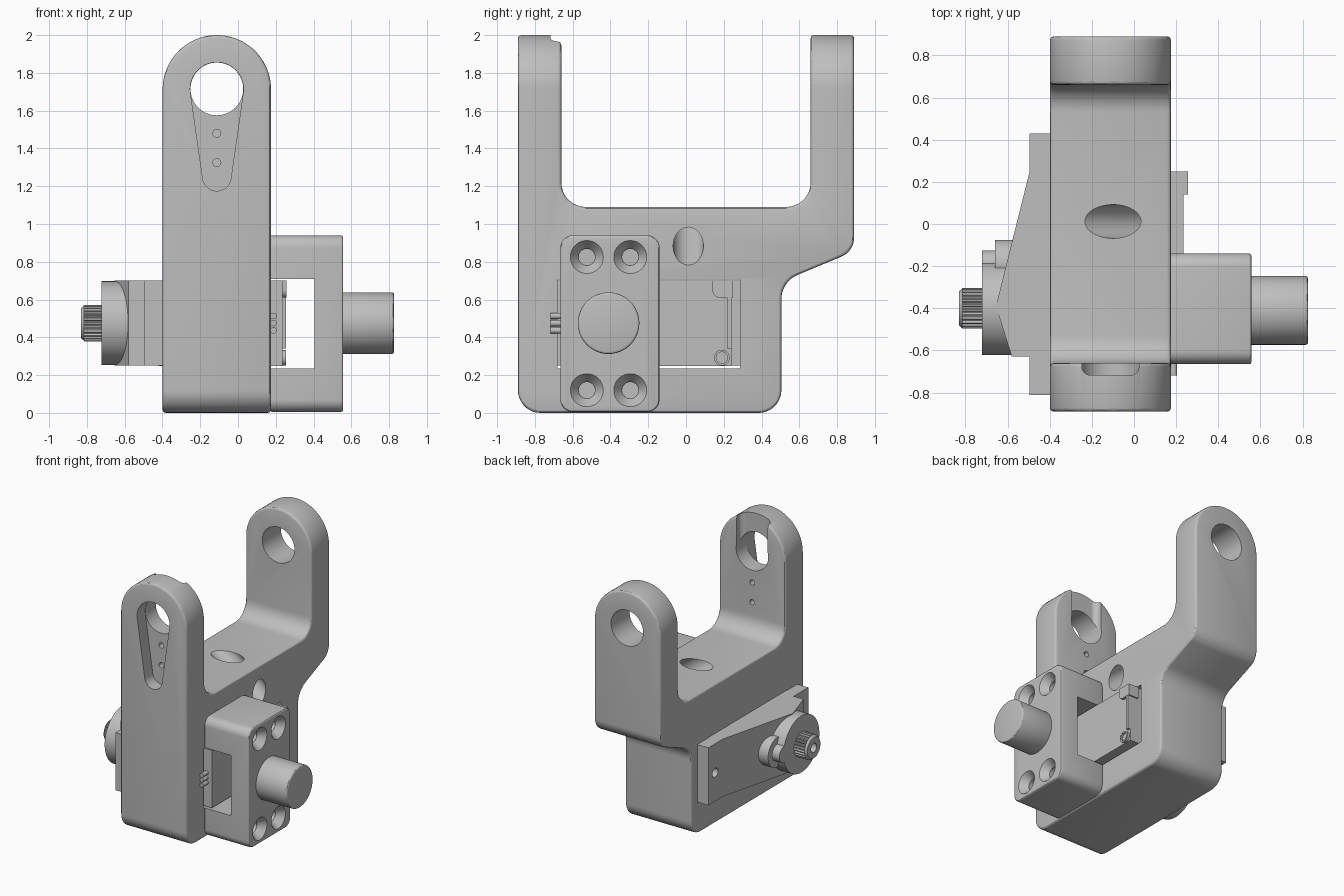
import bpy, bmesh, math
from mathutils import Matrix, Vector

if "Cube" in bpy.data.objects:
    bpy.data.objects.remove(bpy.data.objects["Cube"])

grey = bpy.data.materials.new("plain grey")
grey.use_nodes = True
GREY = (0.52, 0.52, 0.52, 1)
grey.diffuse_color = GREY
grey.node_tree.nodes["Principled BSDF"].inputs["Base Color"].default_value = GREY


# ---- helpers ----
def arc(u, v, r, start, end, n):
    steps = [start + (end - start) * i / n for i in range(n + 1)]
    return [(u + r * math.cos(t), v + r * math.sin(t)) for t in steps]


def circle(u, v, r, n=48):
    return arc(u, v, r, 0, math.tau, n)[:-1]


def rect(u0, u1, v0, v1):
    return [(u0, v0), (u1, v0), (u1, v1), (u0, v1)]


def rounded(corners, n=9):
    """Fillet each (u, v, radius) corner of a polygon."""
    out = []
    for i, (u, v, r) in enumerate(corners):
        p = Vector((u, v))
        if r == 0:
            out.append((u, v))
            continue
        a = (Vector(corners[i - 1][:2]) - p).normalized()
        b = (Vector(corners[(i + 1) % len(corners)][:2]) - p).normalized()
        half = a.angle(b) / 2
        c = p + (a + b).normalized() * (r / math.sin(half))
        s = p + a * (r / math.tan(half)) - c
        e = p + b * (r / math.tan(half)) - c
        turn = math.atan2(s.x * e.y - s.y * e.x, s.dot(e))
        t0 = math.atan2(s.y, s.x)
        out += arc(c.x, c.y, r, t0, t0 + turn, n)
    return out


def rounded_rect(u0, u1, v0, v1, r):
    return rounded([(u, v, r) for u, v in rect(u0, u1, v0, v1)])


def prism(name, pts, axis, start, end, taper=1):
    """Extrude a 2D outline along an axis; taper scales the far end."""
    mid = sum((Vector(p) for p in pts), Vector((0, 0))) / len(pts)

    def place(p, w):
        u, v = p
        return {"x": (w, u, v), "y": (u, w, v), "z": (u, v, w)}[axis]

    bm = bmesh.new()
    near = [bm.verts.new(place(p, start)) for p in pts]
    far = [bm.verts.new(place(mid + (Vector(p) - mid) * taper, end)) for p in pts]
    bm.faces.new(near)
    bm.faces.new(far)
    for i in range(len(pts)):
        bm.faces.new((near[i - 1], near[i], far[i], far[i - 1]))
    bmesh.ops.recalc_face_normals(bm, faces=bm.faces)
    mesh = bpy.data.meshes.new(name)
    bm.to_mesh(mesh)
    bm.free()
    mesh.materials.append(grey)
    obj = bpy.data.objects.new(name, mesh)
    bpy.context.collection.objects.link(obj)
    return obj


def apply(obj, mod):
    with bpy.context.temp_override(object=obj, active_object=obj):
        bpy.ops.object.modifier_apply(modifier=mod.name)


def boolean(obj, tool, op="DIFFERENCE"):
    mod = obj.modifiers.new("cut", "BOOLEAN")
    mod.operation, mod.solver, mod.object = op, "EXACT", tool
    bpy.context.view_layer.update()
    apply(obj, mod)
    bpy.data.objects.remove(tool)


def bevel(obj, width, segments=3):
    mod = obj.modifiers.new("bevel", "BEVEL")
    mod.width, mod.segments = width, segments
    mod.limit_method, mod.angle_limit = "ANGLE", math.radians(40)
    apply(obj, mod)


CX, EYE = -0.112, 1.715      # arm centre line and arm hole height
AY, AZ = -0.4, 0.475         # drive axis

# ---- forked body: side profile met with a round-topped front outline ----
body = prism("forked_body", rounded([
    (-0.89, 0, .12), (0.505, 0, .12), (0.505, 0.695, .14), (0.89, 0.855, .11),
    (0.89, 2.2, 0), (0.66, 2.2, 0), (0.66, 1.09, .13), (-0.66, 1.09, .13),
    (-0.66, 2.2, 0), (-0.89, 2.2, 0)]), "x", -0.8, 0.6)
outline = arc(CX, 2 - 0.287, 0.287, 0, math.pi, 40) + [(-0.399, -0.3), (0.175, -0.3)]
boolean(body, prism("outline", outline, "y", -1.2, 1.2), "INTERSECT")
bevel(body, 0.018)

# teardrop recess on the front arm
lean = math.asin(0.066 / 0.465)
drop = (arc(CX, EYE, 0.141, -lean, math.pi + lean, 40)
        + arc(CX, 1.25, 0.075, math.pi + lean, math.tau - lean, 20))
boolean(body, prism("recess", drop, "y", -1.1, -0.79))
# arm holes, small screw holes, inner notch
boolean(body, prism("arm_hole", circle(CX, EYE, 0.1395, 64), "y", -1.3, 1.3))
for z in (1.325, 1.48):
    boolean(body, prism("screw_hole", circle(CX, z, 0.021, 20), "y", -1, -0.5))
boolean(body, prism("notch", rounded_rect(CX - .135, CX + .135, -0.717, -0.45, .04),
                    "z", 1.72, 2.3))
# actuator pocket and slanted cable hole
boolean(body, prism("pocket", rect(-0.68, 0.285, 0.235, 0.705), "x", -0.7, 0.5))
cable = prism("cable", circle(0, 0, 0.08), "x", -0.4, 0.55)
cable.data.transform(Matrix.Translation((-0.1, 0.012, 1.09))
                     @ Matrix.Rotation(math.radians(37), 4, "Y"))
boolean(body, cable)

# ---- side bracket with pivot boss ----
bracket = prism("side_bracket", rounded_rect(-0.665, -0.14, 0.005, 0.94, .065), "x", 0.17, 0.557)
bevel(bracket, 0.012)
boolean(bracket, prism("opening", rect(0.1, 0.405, 0.235, 0.708), "y", -1, 0.2))
for y in (-0.525, -0.295):
    for z in (0.12, 0.825):
        boolean(bracket, prism("sink", circle(y, z, 0.088), "x", 0.558, 0.5, 0.5))
        boolean(bracket, prism("bore", circle(y, z, 0.043), "x", 0.52, 0.44))
boss = prism("pivot_boss", circle(-0.41, AZ, 0.163, 64), "x", 0.54, 0.826)
bevel(boss, 0.012)

# ---- actuator case and back cover details ----
prism("actuator_case", rect(-0.66, 0.24, 0.248, 0.7), "x", -0.42, 0.235)
prism("cover_rib", rect(0.218, 0.24, 0.34, 0.61), "x", 0.2, 0.255)
prism("cover_corner", rounded([(0.14, 0.7, 0), (0.14, 0.61, .04), (0.25, 0.61, 0),
                               (0.25, 0.7, 0)]), "x", 0.17, 0.257)
screw = prism("cover_screw", circle(0.19, 0.292, 0.042, 32), "x", 0.2, 0.255)
boolean(screw, prism("socket", circle(0.19, 0.292, 0.03, 24), "x", 0.24, 0.3))
for i in range(3):
    prism("wire_stub", circle(0.188, AZ + (i - 1) * 0.038, 0.017, 16), "y", -0.718, -0.64)

# ---- mounting flange with sloped gear housing ----
flange = prism("mounting_flange", [
    (-0.39, 0.43), (-0.495, 0.43), (-0.495, 0.25), (-0.655, -0.39),
    (-0.58, -0.628), (-0.495, -0.628), (-0.495, -0.81), (-0.39, -0.81)], "z", 0.25, 0.702)
for y in (0.345, -0.725):
    boolean(flange, prism("flange_hole", circle(y, AZ, 0.035, 24), "x", -0.8, -0.41))

# ---- output hub, side lobe and toothed shaft ----
prism("output_hub", circle(AY, AZ, 0.222, 64), "x", -0.722, -0.5)
prism("lobe", circle(-0.19, AZ, 0.115), "x", -0.66, -0.5)
prism("lobe_pin", circle(-0.19, AZ, 0.065, 32), "x", -0.722, -0.5)
teeth = []
for i in range(25):
    for k, r in enumerate((0.084, 0.084, 0.096, 0.096)):
        t = (i + k / 4) * math.tau / 25
        teeth.append((AY + r * math.cos(t), AZ + r * math.sin(t)))
shaft = prism("toothed_shaft", teeth, "x", -0.7, -0.815)
tip = prism("shaft_tip", circle(AY, AZ, 0.095, 50), "x", -0.814, -0.83, 0.85)
for part in (shaft, tip):
    boolean(part, prism("shaft_hole", circle(AY, AZ, 0.035, 24), "x", -0.9, -0.75))

# ---- smooth curved faces, keep edges crisp ----
for obj in bpy.context.scene.objects:
    obj.select_set(obj.type == "MESH")
bpy.context.view_layer.objects.active = body
bpy.ops.object.shade_smooth_by_angle(angle=math.radians(30))
